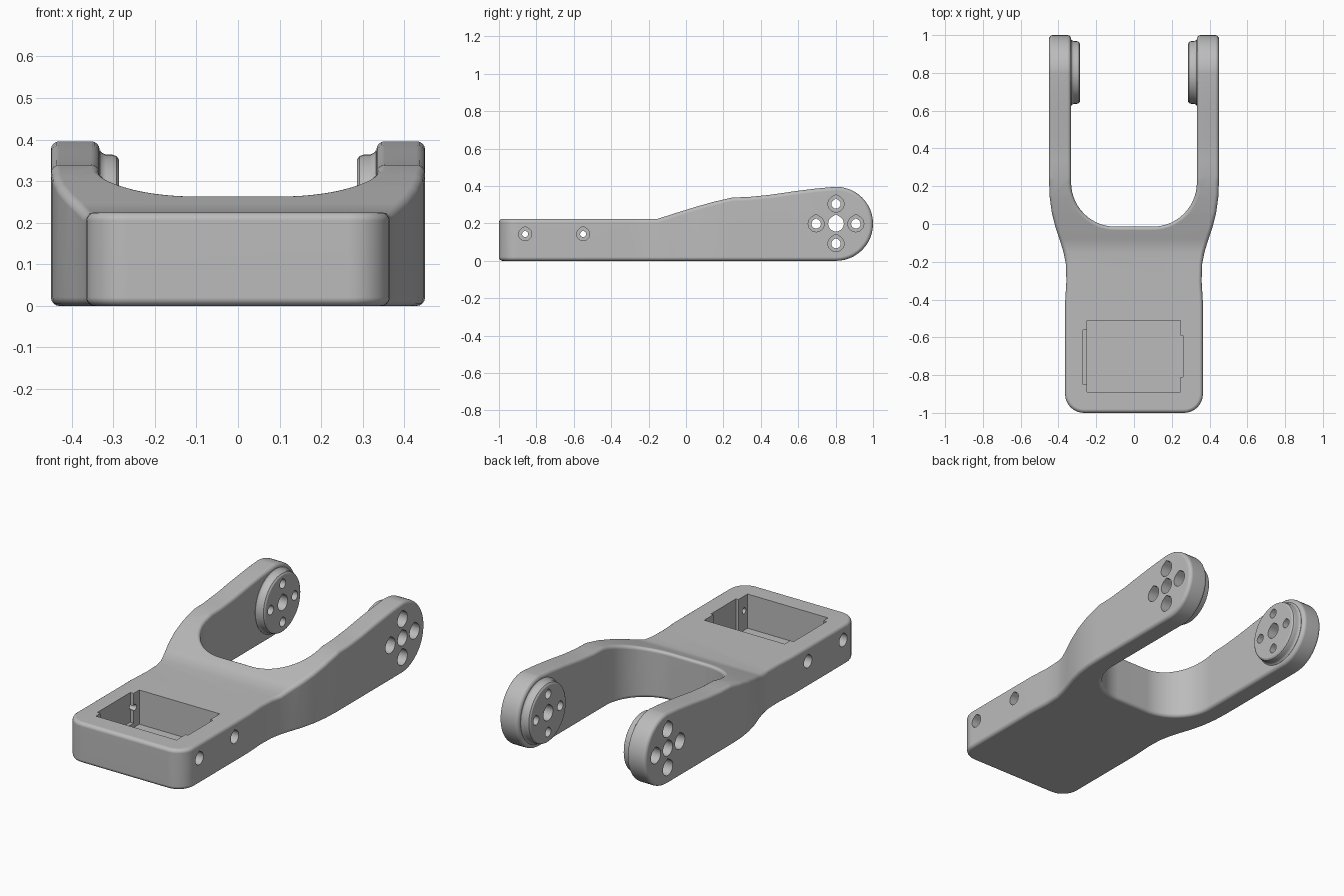
import bpy, bmesh
from math import sin, cos, pi, radians
from mathutils import Matrix

cube = bpy.data.objects.get("Cube")
if cube:
    bpy.data.objects.remove(cube)

grey = bpy.data.materials.new("matte_grey")
grey.use_nodes = True
grey.diffuse_color = (0.5, 0.5, 0.5, 1)
grey.node_tree.nodes["Principled BSDF"].inputs["Base Color"].default_value = (0.5, 0.5, 0.5, 1)


def finish(name, bm):
    bmesh.ops.recalc_face_normals(bm, faces=bm.faces)
    mesh = bpy.data.meshes.new(name)
    bm.to_mesh(mesh)
    bm.free()
    mesh.materials.append(grey)
    ob = bpy.data.objects.new(name, mesh)
    bpy.context.collection.objects.link(ob)
    return ob


def prism(name, pts, axis, lo, hi):
    """Extrude a closed outline along x (outline in y, z) or z (outline in x, y)."""
    place = (lambda a, b, h: (h, a, b)) if axis == "x" else (lambda a, b, h: (a, b, h))
    bm = bmesh.new()
    rings = [[bm.verts.new(place(a, b, h)) for a, b in pts] for h in (lo, hi)]
    for ring in rings:
        bm.faces.new(ring)
    for i in range(len(pts)):
        j = (i + 1) % len(pts)
        bm.faces.new((rings[0][i], rings[0][j], rings[1][j], rings[1][i]))
    return finish(name, bm)


def apply(ob, mod):
    bpy.ops.object.select_all(action="DESELECT")
    bpy.context.view_layer.objects.active = ob
    ob.select_set(True)
    bpy.ops.object.modifier_apply(modifier=mod.name)


def combine(ob, other, operation):
    mod = ob.modifiers.new("combine", "BOOLEAN")
    mod.operation, mod.solver, mod.object = operation, "EXACT", other
    apply(ob, mod)
    bpy.data.objects.remove(other)


def arc(cx, cy, rx, ry, a0, a1, n):
    steps = [radians(a0 + (a1 - a0) * i / n) for i in range(n + 1)]
    return [(cx + rx * cos(a), cy + ry * sin(a)) for a in steps]


def box(x0, x1, y0, y1):
    return [(x0, y0), (x1, y0), (x1, y1), (x0, y1)]


# Fork plan: rounded grip end, flared shoulders, U-shaped slot
half = arc(0.265, -0.9, 0.1, 0.1, -90, 0, 8)
half += [(0.365, -0.42), (0.358, -0.3), (0.361, -0.21), (0.373, -0.15), (0.391, -0.09),
         (0.415, -0.02), (0.435, 0.06), (0.446, 0.14), (0.45, 0.23), (0.45, 1.1), (0.333, 1.1)]
half += arc(0.1, 0.22, 0.233, 0.234, 0, -90, 14)
plan = half + [(-x, y) for x, y in reversed(half)]
fork = prism("fork_body", plan, "z", -0.1, 0.6)

# Side profile: flat grip, rising ramp, round arm tips
PY, PZ, PR = 0.802, 0.198, 0.198
side = [(-1.1, 0), (-1.1, 0.225), (-0.15, 0.225), (-0.05, 0.257), (0.05, 0.288),
        (0.15, 0.316), (0.25, 0.339), (0.33, 0.341), (0.45, 0.353), (0.58, 0.372), (0.7, 0.387)]
side += arc(PY, PZ, PR, PR, 90, -90, 24)
combine(fork, prism("profile", side, "x", -0.6, 0.6), "INTERSECT")
bm = bmesh.new()
bm.from_mesh(fork.data)
bmesh.ops.remove_doubles(bm, verts=bm.verts, dist=0.001)
bm.to_mesh(fork.data)
bm.free()

# Soft rounding of all outer edges
bevel = fork.modifiers.new("rounding", "BEVEL")
bevel.width, bevel.segments = 0.02, 4
bevel.limit_method, bevel.angle_limit = "ANGLE", radians(40)
bevel.use_clamp_overlap = False
apply(fork, bevel)

# Flared round bosses on the inner faces of the arms
boss_profile = [(0.37, 0.176), (0.332, 0.176), (0.327, 0.17), (0.318, 0.166),
                (0.303, 0.166), (0.292, 0.162), (0.286, 0.153)]


def boss(sign, n=48):
    bm = bmesh.new()
    rings = [[bm.verts.new((sign * x, PY + r * cos(2 * pi * i / n), PZ + r * sin(2 * pi * i / n)))
              for i in range(n)] for x, r in boss_profile]
    for a, b in zip(rings, rings[1:]):
        for i in range(n):
            j = (i + 1) % n
            bm.faces.new((a[i], a[j], b[j], b[i]))
    bm.faces.new(rings[0])
    bm.faces.new(rings[-1])
    return finish("boss", bm)


for s in (-1, 1):
    combine(fork, boss(s), "UNION")

# Pocket in the grip with a side notch at each end
for outline, floor in ((box(-0.25, 0.245, -0.89, -0.51), 0.035),
                       (box(-0.27, -0.2, -0.85, -0.56), 0.06),
                       (box(0.2, 0.26, -0.81, -0.59), 0.035)):
    combine(fork, prism("pocket", outline, "z", floor, 0.4), "DIFFERENCE")


def hole(y, z, r, x0, x1):
    """Sideways hole with a slightly peaked top."""
    outline = arc(y, z, r, r, 120, 420, 20) + [(y, z + r * 1.18)]
    combine(fork, prism("hole", outline, "x", x0, x1), "DIFFERENCE")


def stepped_hole(y, z, r_out, r_in, step):
    hole(y, z, r_in, -0.6, 0.6)
    for x0, x1 in ((-0.6, -step), (step, 0.6)):
        hole(y, z, r_out, x0, x1)


# Pivot holes: one in the centre, four screw holes around it
hole(PY, PZ + 0.001, 0.042, -0.6, 0.6)
for dy, dz in ((1, 0), (-1, 0), (0, 1), (0, -1)):
    stepped_hole(PY + 0.106 * dy, PZ + 0.106 * dz, 0.043, 0.025, 0.34)

# Screw holes from the grip sides into the pocket
for y in (-0.86, -0.55):
    stepped_hole(y, 0.143, 0.035, 0.016, 0.31)

# Smooth shading with crisp edges
bpy.ops.object.select_all(action="DESELECT")
fork.select_set(True)
bpy.context.view_layer.objects.active = fork
bpy.ops.object.shade_smooth_by_angle(angle=radians(32))
weighted = fork.modifiers.new("weighted", "WEIGHTED_NORMAL")
weighted.keep_sharp = True
